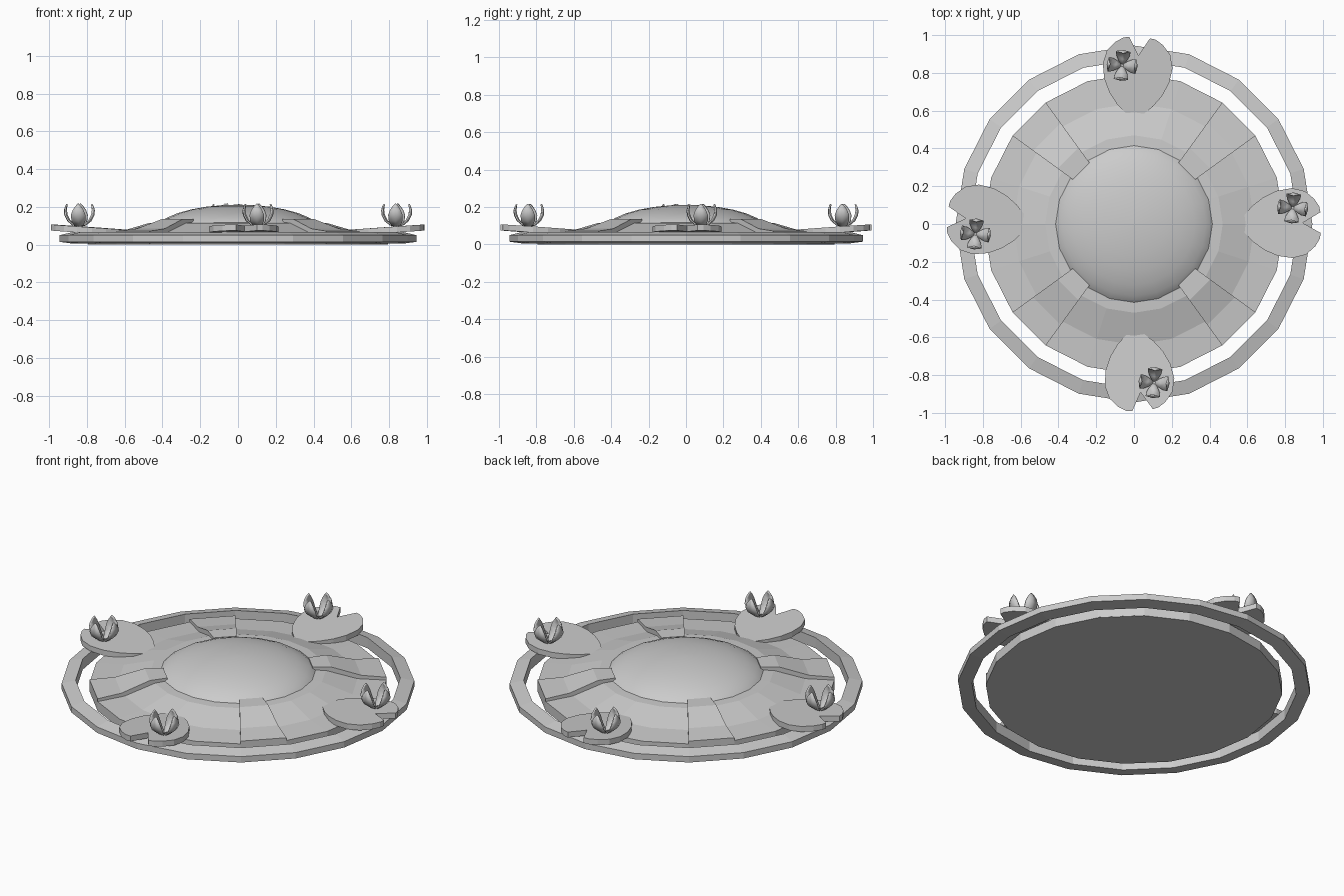
import bpy, bmesh
from math import radians, cos, sin, pi
from mathutils import Matrix, Vector

if "Cube" in bpy.data.objects:
    bpy.data.objects.remove(bpy.data.objects["Cube"])

SIDES = 20


def make(name, verts, faces, smooth=None):
    me = bpy.data.meshes.new(name)
    me.from_pydata(verts, [], faces)
    bm = bmesh.new()
    bm.from_mesh(me)
    bmesh.ops.remove_doubles(bm, verts=bm.verts, dist=1e-5)
    bmesh.ops.recalc_face_normals(bm, faces=bm.faces)
    bm.to_mesh(me)
    bm.free()
    ob = bpy.data.objects.new(name, me)
    bpy.context.collection.objects.link(ob)
    if smooth:
        bpy.ops.object.select_all(action='DESELECT')
        bpy.context.view_layer.objects.active = ob
        ob.select_set(True)
        bpy.ops.object.shade_smooth_by_angle(angle=radians(smooth))
    return ob


def lathe(name, profile, closed=False, smooth=None):
    """Spin an (r, z) profile; open profiles are capped with n-gons."""
    n = len(profile)
    verts = [(r * cos(2 * pi * i / SIDES), r * sin(2 * pi * i / SIDES), z)
             for r, z in profile for i in range(SIDES)]
    faces = []
    for j in range(n if closed else n - 1):
        k = (j + 1) % n
        for i in range(SIDES):
            a = (i + 1) % SIDES
            faces.append((j * SIDES + i, j * SIDES + a, k * SIDES + a, k * SIDES + i))
    if not closed:
        faces.append(tuple(range(SIDES)))
        faces.append(tuple((n - 1) * SIDES + i for i in range(SIDES)))
    return make(name, verts, faces, smooth)


# stepped base disc
lathe("base_disc", [(.795, 0), (.795, .055), (.64, .065), (.47, .115), (.40, .118)])

# floating outer ring
lathe("outer_ring", [(.945, .015), (.945, .05), (.87, .068), (.87, .005)], closed=True)

# flattened central dome
dome = [(.45 * cos(a), .06 + .152 * sin(a))
        for a in [radians(d) for d in (0, 10, 20, 32, 44, 56, 68, 80, 89)]]
lathe("dome", dome, smooth=40)

# four raised ramps, each one sector of the disc
ramp = [(.40, .03), (.40, .135), (.50, .135), (.66, .085), (.796, .072), (.796, .002)]
n = len(ramp)
for q in range(4):
    a0, a1 = radians(36 + 90 * q), radians(54 + 90 * q)
    verts = [(r * cos(a), r * sin(a), z) for a in (a0, a1) for r, z in ramp]
    faces = [(i, (i + 1) % n, (i + 1) % n + n, i + n) for i in range(n)]
    faces += [tuple(range(n)), tuple(range(n, 2 * n))]
    make(f"ramp_{q}", verts, faces)

# heart-shaped lily pad outline, from the inner tip to the notch
half = [(.0, .0), (.025, .045), (.07, .095), (.13, .14), (.2, .172), (.28, .185),
        (.35, .168), (.4, .125), (.425, .085), (.43, .055)]
outline = half + [(.335, 0)] + [(u, -v) for u, v in reversed(half[1:])]


def lily_pad(name, mat):
    m = len(outline)
    verts = [mat @ Vector((u, v, z + .07 * u)) for z in (.045, .077) for u, v in outline]
    mid = half + [(.335, 0)]
    k = len(mid)
    faces = [(i, (i + 1) % m, (i + 1) % m + m, i + m) for i in range(m)]
    # two halves split on the centre line keep each cap simple
    for o in (0, m):
        faces.append(tuple(o + i for i in range(k)))
        faces.append(tuple(o + i % m for i in range(k - 1, m + 1)))
    make(name, verts, faces)


# cupped petal rows: radius, height, half width
rows = [(.008, .0, .008), (.035, .008, .024), (.062, .03, .036), (.077, .06, .038),
        (.078, .085, .028), (.072, .105, .014), (.066, .117, .002)]


def flower(name, centre, turn):
    verts, faces = [], []
    for p in range(4):
        rot = Matrix.Translation(centre) @ Matrix.Rotation(turn + p * pi / 2, 4, 'Z')
        o = len(verts)
        for r, z, w in rows:
            for s in (-1, 0, 1):
                verts.append(rot @ Vector((r - .2 * w * abs(s), s * w, z)))
        for j in range(len(rows) - 1):
            for s in range(2):
                a = o + 3 * j + s
                faces.append((a, a + 1, a + 4, a + 3))
    ob = make(name, verts, faces, smooth=40)
    mod = ob.modifiers.new("thickness", 'SOLIDIFY')
    mod.thickness = .008
    mod.offset = 0


# pads and flowers around the rim: pad twist and flower side offset
for q, (twist, side) in enumerate([(1, .085), (-4, .063), (-5, .053), (6, .106)]):
    turn = Matrix.Rotation(q * pi / 2, 4, 'Z')
    lily_pad(f"lily_pad_{q}", turn @ Matrix.Translation((.558, 0, 0))
             @ Matrix.Rotation(radians(twist), 4, 'Z'))
    flower(f"flower_{q}", turn @ Vector((.84, side, .098)), radians(-5 + 90 * q))
